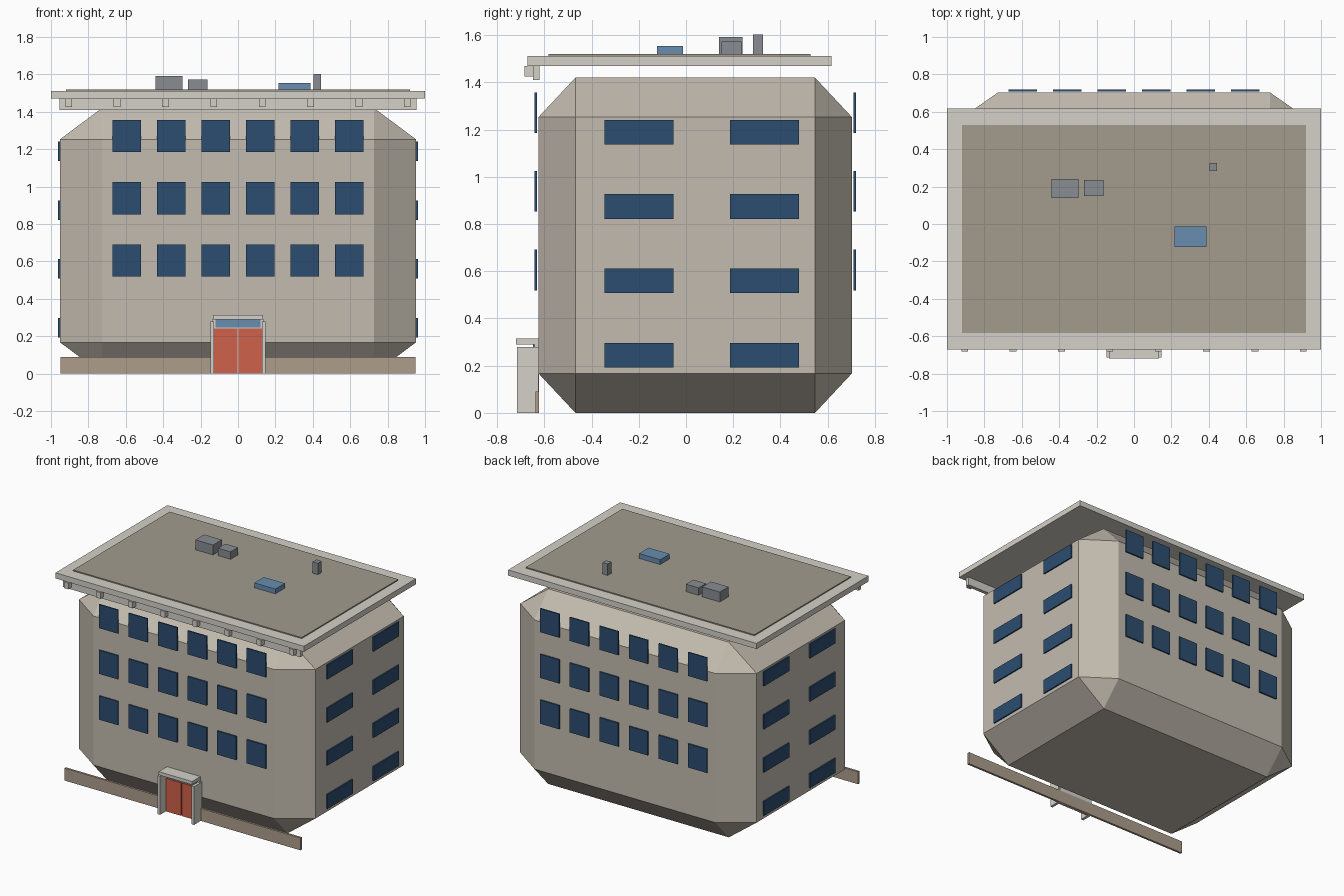
import bpy, bmesh

if "Cube" in bpy.data.objects:
    bpy.data.objects.remove(bpy.data.objects["Cube"])


def material(name, rgb):
    m = bpy.data.materials.new(name)
    m.diffuse_color = (*rgb, 1)
    m.use_nodes = True
    m.node_tree.nodes["Principled BSDF"].inputs["Base Color"].default_value = m.diffuse_color
    return m


WALL = material("wall_beige", (0.55, 0.50, 0.43))
TRIM = material("trim_stone", (0.66, 0.64, 0.58))
PLINTH = material("plinth_tan", (0.42, 0.34, 0.26))
ROOF = material("roof_gravel", (0.36, 0.33, 0.27))
GLASS = material("window_navy", (0.025, 0.075, 0.16))
SKY = material("light_glass", (0.14, 0.27, 0.43))
RED = material("door_red", (0.62, 0.12, 0.07))
METAL = material("roof_metal", (0.25, 0.27, 0.29))


def box(name, x, y, z, mat, chamfer=0):
    """Box from (min, max) ranges; chamfer is a fraction of each dimension."""
    bm = bmesh.new()
    bmesh.ops.create_cube(bm, size=1)
    if chamfer:
        bmesh.ops.bevel(bm, geom=bm.edges[:], offset=chamfer, segments=1,
                        affect='EDGES')
    for v in bm.verts:
        for i, (lo, hi) in enumerate((x, y, z)):
            v.co[i] = (lo + hi) / 2 + v.co[i] * (hi - lo)
    bmesh.ops.recalc_face_normals(bm, faces=bm.faces)
    mesh = bpy.data.meshes.new(name)
    bm.to_mesh(mesh)
    bm.free()
    mesh.materials.append(mat)
    ob = bpy.data.objects.new(name, mesh)
    bpy.context.collection.objects.link(ob)
    return ob


# Chamfered main block and front plinth strip
box("building_body", (-0.952, 0.952), (-0.625, 0.703), (0, 1.42), WALL, 0.118)
box("front_plinth", (-0.95, 0.95), (-0.638, -0.622), (0, 0.09), PLINTH)

# Front and back windows
for z in (0.605, 0.938, 1.271):
    for i in range(6):
        x = -0.595 + i * 0.238
        for side, y in (("front", (-0.641, -0.631)), ("back", (0.709, 0.719))):
            box(side + "_window", (x - 0.076, x + 0.076), y,
                (z - 0.086, z + 0.086), GLASS)

# Side windows
for z in (0.245, 0.56, 0.874, 1.188):
    for y in (-0.2, 0.332):
        for side, x in (("left", (-0.963, -0.953)), ("right", (0.953, 0.963))):
            box(side + "_window", x, (y - 0.146, y + 0.146),
                (z - 0.052, z + 0.052), GLASS)

# Overhanging roof slab and raised deck
box("roof_slab", (-1, 1), (-0.671, 0.617), (1.47, 1.511), TRIM)
box("roof_deck", (-0.92, 0.92), (-0.582, 0.528), (1.511, 1.519), ROOF)

# Front cornice with brackets
box("cornice_beam", (-0.955, 0.955), (-0.647, -0.621), (1.41, 1.47), TRIM)
for i in range(8):
    x = -0.905 + i * 0.2586
    box("cornice_bracket", (x - 0.018, x + 0.018), (-0.683, -0.647),
        (1.425, 1.47), TRIM)

# Rooftop equipment
box("vent_unit_large", (-0.44, -0.298), (0.139, 0.24), (1.511, 1.591), METAL)
box("vent_unit_small", (-0.266, -0.164), (0.15, 0.235), (1.511, 1.573), METAL)
box("skylight", (0.217, 0.387), (-0.123, -0.013), (1.511, 1.554), SKY)
box("chimney", (0.403, 0.445), (0.283, 0.326), (1.511, 1.602), METAL)

# Entrance: frame, doors, transom, side walls, canopy
box("door_frame", (-0.14, 0.14), (-0.641, -0.622), (0, 0.29), TRIM)
box("transom_window", (-0.12, 0.12), (-0.648, -0.641), (0.246, 0.29), SKY)
for s in (-1, 1):
    box("door_leaf", sorted((s * 0.004, s * 0.127)), (-0.648, -0.641),
        (0, 0.24), RED)
    box("entrance_side_wall", sorted((s * 0.127, s * 0.147)),
        (-0.715, -0.625), (0, 0.278), TRIM)
box("entrance_canopy", (-0.134, 0.134), (-0.72, -0.624), (0.29, 0.314), TRIM)
